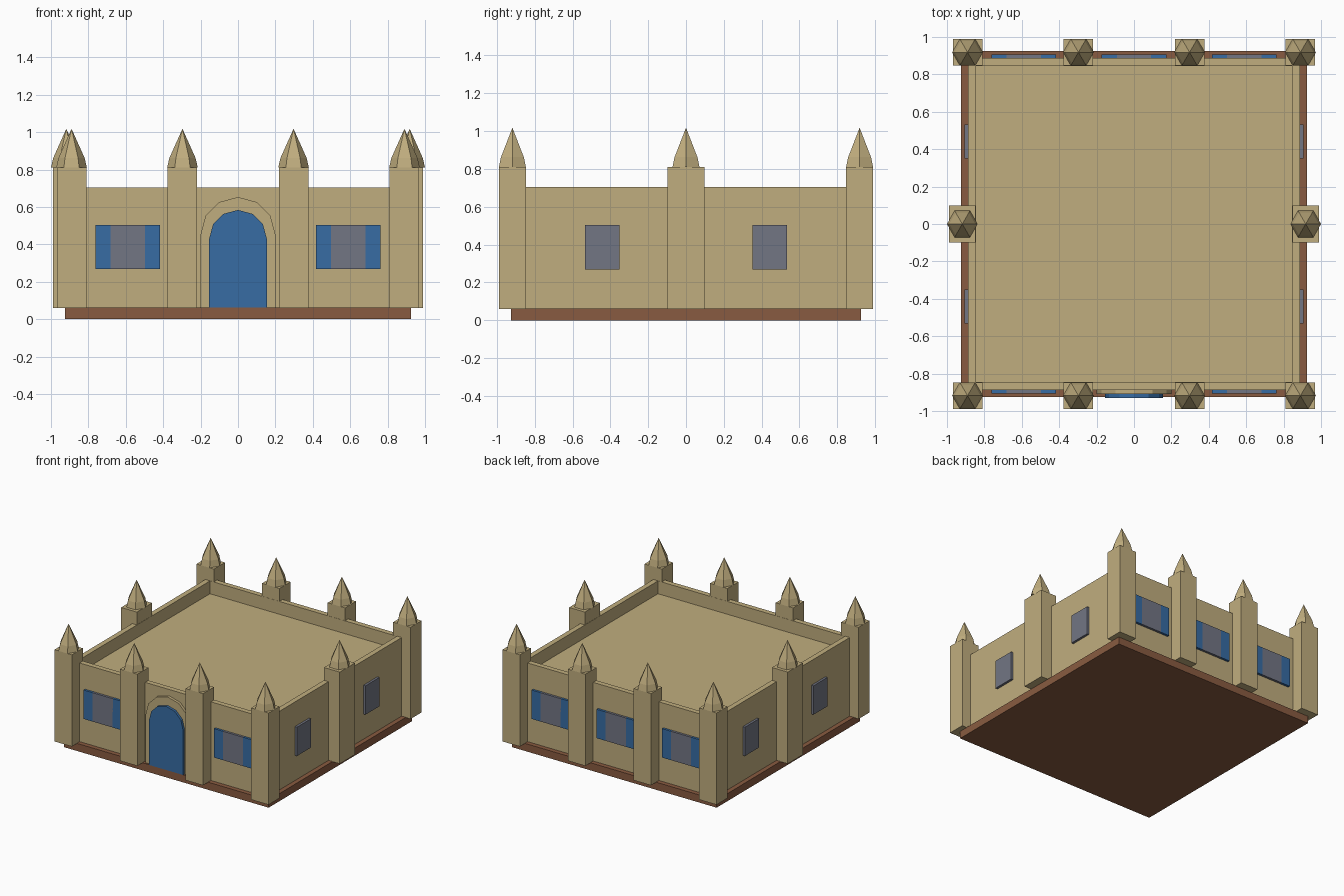
import bpy, bmesh, math

if "Cube" in bpy.data.objects:
    bpy.data.objects.remove(bpy.data.objects["Cube"])


def material(name, rgb):
    m = bpy.data.materials.new(name)
    m.diffuse_color = (*rgb, 1)
    m.use_nodes = True
    m.node_tree.nodes["Principled BSDF"].inputs["Base Color"].default_value = m.diffuse_color
    return m


SAND = material("sandstone", (0.53, 0.42, 0.21))
BROWN = material("brown", (0.25, 0.105, 0.052))
BLUE = material("blue", (0.038, 0.15, 0.37))
GREY = material("window grey", (0.17, 0.18, 0.23))


def finish(name, bm, mat):
    bmesh.ops.recalc_face_normals(bm, faces=bm.faces)
    me = bpy.data.meshes.new(name)
    bm.to_mesh(me)
    bm.free()
    me.materials.append(mat)
    ob = bpy.data.objects.new(name, me)
    bpy.context.collection.objects.link(ob)
    return ob


def box_bm(x0, x1, y0, y1, z0, z1):
    bm = bmesh.new()
    bmesh.ops.create_cube(bm, size=1)
    for v in bm.verts:
        v.co = (x1 if v.co.x > 0 else x0, y1 if v.co.y > 0 else y0, z1 if v.co.z > 0 else z0)
    return bm


def box(name, mat, *dims):
    return finish(name, box_bm(*dims), mat)


# base slab
box("base", BROWN, -0.925, 0.925, -0.925, 0.925, 0, 0.062)

# walls with sunken roof behind a parapet
W, TOP, ROOF = 0.888, 0.705, 0.6
bm = box_bm(-W, W, -W, W, 0.06, TOP)
bm.faces.ensure_lookup_table()
top = max(bm.faces, key=lambda f: f.calc_center_median().z)
bmesh.ops.inset_region(bm, faces=[top], thickness=0.06)
new = bmesh.ops.extrude_discrete_faces(bm, faces=[top])["faces"][0]
for v in new.verts:
    v.co.z = ROOF
finish("walls", bm, SAND)


# pillar with a six-sided pinnacle
def pillar(x, y, hx, hy):
    box("pillar", SAND, x - hx, x + hx, y - hy, y + hy, 0.06, 0.81)
    bm = bmesh.new()
    rings = []
    for r, z in ((0.082, 0.81), (0.07, 0.862)):
        rings.append([bm.verts.new((x + r * math.cos(i * math.pi / 3),
                                    y + r * math.sin(i * math.pi / 3), z)) for i in range(6)])
    apex = bm.verts.new((x, y, 1.018))
    bm.faces.new(rings[0])
    for i in range(6):
        j = (i + 1) % 6
        bm.faces.new((rings[0][i], rings[0][j], rings[1][j], rings[1][i]))
        bm.faces.new((rings[1][i], rings[1][j], apex))
    finish("pinnacle", bm, SAND)


for s in (-1, 1):
    for x in (-0.89, -0.297, 0.297, 0.89):
        pillar(x, s * 0.918, 0.079, 0.071)
    pillar(s * 0.918, 0, 0.071, 0.098)


# front and back windows with shutters
def shuttered_window(x, s):
    y0, y1 = sorted((s * 0.88, s * 0.907))
    box("window", GREY, x - 0.092, x + 0.092, y0, y1, 0.268, 0.504)
    for d in (-1, 1):
        a, b = sorted((x + d * 0.091, x + d * 0.173))
        box("shutter", BLUE, a, b, y0, y1, 0.268, 0.504)


for x, s in ((-0.59, -1), (0.59, -1), (-0.59, 1), (0, 1), (0.59, 1)):
    shuttered_window(x, s)

# side windows
for s in (-1, 1):
    x0, x1 = sorted((s * 0.88, s * 0.907))
    for y in (-0.442, 0.442):
        box("side_window", GREY, x0, x1, y - 0.091, y + 0.091, 0.268, 0.504)


# arched door and its surround
def arch(name, mat, r, spring, z0, y0, y1):
    pts = [(r, z0)] + [(r * math.cos(i * math.pi / 6), spring + r * math.sin(i * math.pi / 6))
                       for i in range(7)] + [(-r, z0)]
    bm = bmesh.new()
    f = bm.faces.new([bm.verts.new((x, y0, z)) for x, z in pts])
    ext = bmesh.ops.extrude_face_region(bm, geom=[f])["geom"]
    for v in ext:
        if isinstance(v, bmesh.types.BMVert):
            v.co.y = y1
    finish(name, bm, mat)


arch("door_surround", SAND, 0.2, 0.453, 0.06, -0.88, -0.91)
arch("door", BLUE, 0.154, 0.43, 0.063, -0.885, -0.93)
